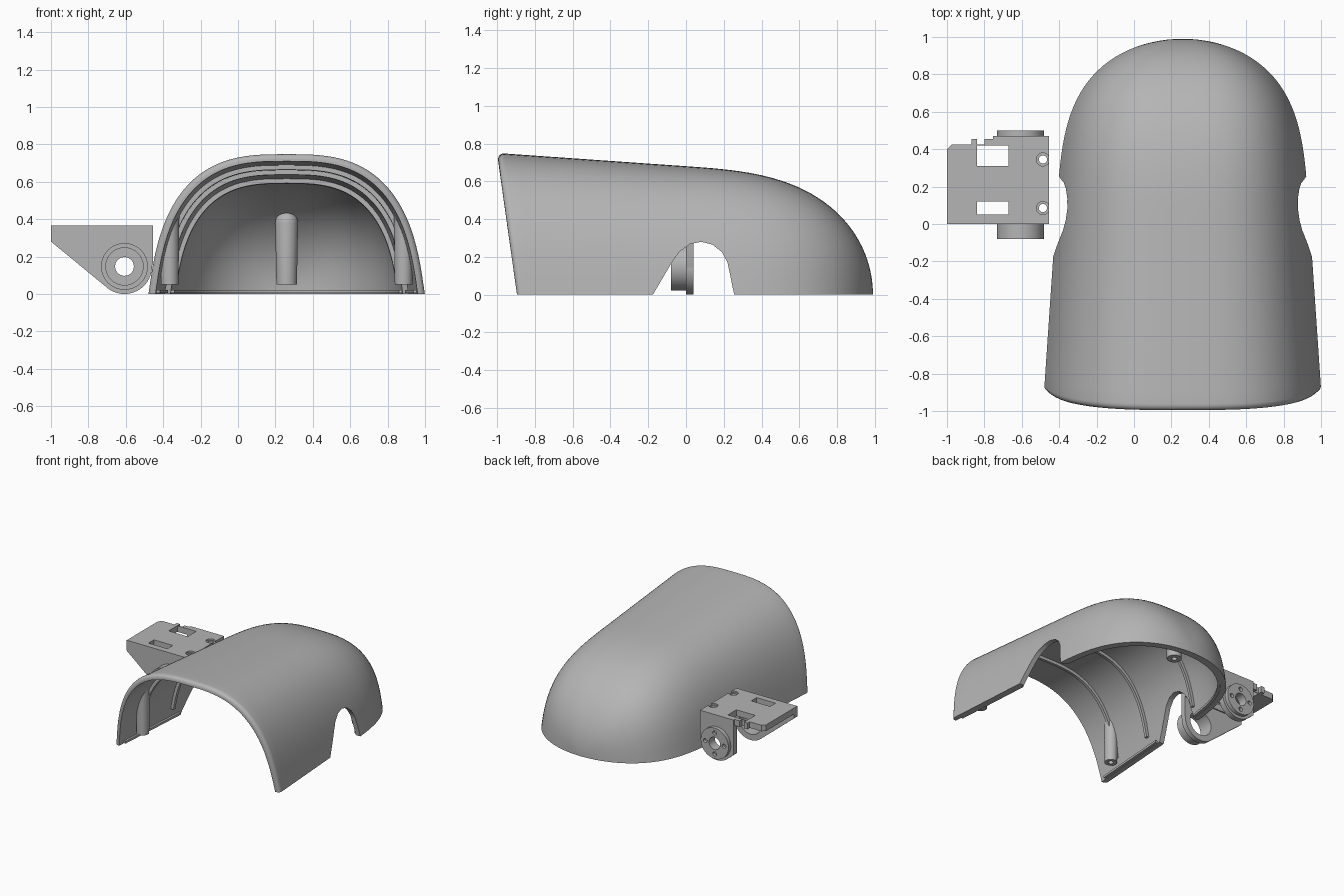
import bpy, bmesh, math

cube = bpy.data.objects.get("Cube")
if cube:
    bpy.data.objects.remove(cube, do_unlink=True)

grey = bpy.data.materials.new("mid grey")
grey.use_nodes = True
COLOUR = (0.46, 0.46, 0.46, 1)
grey.diffuse_color = COLOUR
grey.node_tree.nodes["Principled BSDF"].inputs["Base Color"].default_value = COLOUR

CX, REAR, FRONT, WALL, FILLET = 0.26, 0.99, -0.895, 0.04, 0.03
ARCH = 60


def finish(name, bm):
    bmesh.ops.remove_doubles(bm, verts=bm.verts, dist=1e-5)
    bmesh.ops.recalc_face_normals(bm, faces=bm.faces)
    mesh = bpy.data.meshes.new(name)
    bm.to_mesh(mesh)
    bm.free()
    ob = bpy.data.objects.new(name, mesh)
    bpy.context.collection.objects.link(ob)
    mesh.materials.append(grey)
    shade(ob)
    return ob


def shade(ob):
    bpy.ops.object.select_all(action="DESELECT")
    ob.select_set(True)
    bpy.context.view_layer.objects.active = ob
    bpy.ops.object.shade_smooth_by_angle(angle=math.radians(35))


def boolean(ob, cutters, operation="DIFFERENCE", keep=False):
    bpy.context.view_layer.objects.active = ob
    for c in cutters:
        m = ob.modifiers.new("cut", "BOOLEAN")
        m.operation, m.object, m.solver = operation, c, "EXACT"
        bpy.ops.object.modifier_apply(modifier=m.name)
        if not keep:
            bpy.data.objects.remove(c, do_unlink=True)
    shade(ob)
    return ob


def prism(name, profile, a, b, axis):
    """Extrude a 2D profile from a to b along x (profile y,z), y (x,z) or z (x,y)."""
    place = {"x": lambda p, t: (t, p[0], p[1]),
             "y": lambda p, t: (p[0], t, p[1]),
             "z": lambda p, t: (p[0], p[1], t)}[axis]
    bm = bmesh.new()
    ends = [[bm.verts.new(place(p, t)) for p in profile] for t in (a, b)]
    for e in ends:
        bm.faces.new(e)
    n = len(profile)
    for i in range(n):
        j = (i + 1) % n
        bm.faces.new((ends[0][i], ends[0][j], ends[1][j], ends[1][i]))
    return finish(name, bm)


def arc(cx, cy, r, start=0, end=360, n=40):
    count = n if end - start == 360 else n + 1
    return [(cx + r * math.cos(math.radians(start + (end - start) * i / n)),
             cy + r * math.sin(math.radians(start + (end - start) * i / n)))
            for i in range(count)]


def rect(x0, x1, y0, y1):
    return [(x0, y0), (x1, y0), (x1, y1), (x0, y1)]


# Hood surface: half width and height along y, inset by a given offset
def fade(y, offset, power):
    t = max(0, y) / (REAR - offset)
    return math.sqrt(max(0, 1 - t ** power))


def hood_point(y, a, offset, slant=True):
    c = math.copysign(abs(math.cos(a)) ** 0.67, math.cos(a))
    s = abs(math.sin(a)) ** 0.67 if 1e-6 < a < math.pi - 1e-6 else 0
    inset = offset
    if offset == 0 and slant and y < FRONT + FILLET:
        d = FRONT + FILLET - y
        inset = FILLET - math.sqrt(max(0, FILLET ** 2 - d ** 2))
    if slant and y < 0:
        y -= 0.1 * s * (y / FRONT)
    w = (0.68 - 0.068 * y - inset) * fade(y, offset, 4.0)
    h = (0.68 - 0.07 * y - inset) * fade(y, offset, 3.1)
    return (CX + c * (1 - 0.15 * s) * w, y, s * h)


def hood_rings(bm, offset):
    ys = [FRONT + FILLET * (1 - math.cos(math.pi * i / 12)) for i in range(7)]
    ys += [(FRONT + FILLET) * (1 - i / 14) for i in range(1, 14)]
    ys += [(REAR - offset) * math.sin(math.pi * i / 64) for i in range(33)]
    return [[bm.verts.new(hood_point(y, math.pi * k / ARCH, offset)) for k in range(ARCH + 1)]
            for y in ys]


def quad(bm, *verts):
    bm.faces.new(verts)


def skin(bm, rings):
    for r, q in zip(rings, rings[1:]):
        for k in range(ARCH):
            quad(bm, r[k], r[k + 1], q[k + 1], q[k])


def build_hood():
    bm = bmesh.new()
    outer, inner = hood_rings(bm, 0), hood_rings(bm, WALL)
    skin(bm, outer)
    skin(bm, inner)
    for k in range(ARCH):
        quad(bm, outer[0][k], outer[0][k + 1], inner[0][k + 1], inner[0][k])
    for i in range(len(outer) - 1):
        for k in (0, ARCH):
            quad(bm, outer[i][k], outer[i + 1][k], inner[i + 1][k], inner[i][k])
    return finish("hood_shell", bm)


def build_clip():
    bm = bmesh.new()
    rings = hood_rings(bm, WALL / 2)
    skin(bm, rings)
    bm.faces.new(rings[0])
    for r, q in zip(rings, rings[1:]):
        quad(bm, r[0], r[-1], q[-1], q[0])
    return finish("hood_clip_helper", bm)


# Hood with an arched opening through both sides
hood = build_hood()
opening = [(-0.175, -0.05), (-0.175, 0), (-0.075, 0.17), (-0.035, 0.227), (0.02, 0.267),
           (0.08, 0.28), (0.14, 0.265), (0.19, 0.225), (0.22, 0.17), (0.255, 0), (0.255, -0.05)]
boolean(hood, [prism("opening_cutter", opening, -0.8, 1.4, "x")])

# Arched ribs inside the hood
for number, y in enumerate((-0.68, -0.3, 0.272)):
    bm = bmesh.new()
    loops = [[bm.verts.new(hood_point(y + dy, math.pi * k / ARCH, off, False))
              for k in range(1, ARCH)]
             for dy, off in ((-0.012, 0.03), (0.012, 0.03), (0.012, 0.064), (-0.012, 0.064))]
    for i in range(4):
        p, q = loops[i], loops[(i + 1) % 4]
        for k in range(len(p) - 1):
            quad(bm, p[k], p[k + 1], q[k + 1], q[k])
    for end in (0, -1):
        bm.faces.new([l[end] for l in loops])
    finish(f"inner_rib_{number + 1}", bm)

# Low locating lip around the inside of the bottom edge
for name, y0, y1 in (("front_lip", FRONT + 0.05, -0.2), ("rear_lip", 0.27, REAR)):
    for side in (0, math.pi):
        edges = []
        for off in (0.035, 0.06):
            stop = min(y1, REAR - off)
            edges.append([hood_point(y0 + (stop - y0) * math.sin(math.pi * i / 48), side, off, False)[:2]
                          for i in range(25)])
        prism(name + ("_left" if side == 0 else "_right"), edges[0] + edges[1][::-1],
              0.004, 0.022, "z")

# Screw posts, trimmed where they meet the hood
clip = build_clip()
for name, x, y, r, top in (("left_post", 0.885, -0.7, 0.052, 0.5),
                           ("right_post", -0.365, -0.7, 0.052, 0.5),
                           ("rear_post", CX, 0.77, 0.061, 0.38)):
    bm = bmesh.new()
    side = [(0, 0.1), (0.02, 0.1), (0.02, 0.05), (r * 0.9, 0.05), (r, top)]
    side += [(r * math.cos(t * math.pi / 16), top + r * math.sin(t * math.pi / 16)) for t in range(1, 9)]
    verts = [bm.verts.new((x + px, y, pz)) for px, pz in side]
    edges = [bm.edges.new(e) for e in zip(verts, verts[1:])]
    bmesh.ops.spin(bm, geom=verts + edges, cent=(x, y, 0), axis=(0, 0, 1),
                   angle=math.tau, steps=32, use_duplicate=False)
    boolean(finish(name, bm), [clip], "INTERSECT", keep=True)
bpy.data.objects.remove(clip, do_unlink=True)

# Hinge bracket: top plate with slots and screw holes
HX, HZ, HR, TOP = -0.607, 0.147, 0.147, 0.365
outline = [(-1, 0.01), (-0.455, 0.01), (-0.455, 0.455), (-0.80, 0.455), (-0.80, 0.425),
           (-0.84, 0.425), (-0.84, 0.455), (-0.87, 0.455), (-0.87, 0.425), (-0.975, 0.425), (-1, 0.4)]
plate = prism("bracket_plate", outline, 0.315, TOP, "z")
cutters = [prism("slot_cutter", rect(-0.84, -0.67, a, b), 0.2, 0.5, "z")
           for a, b in ((0.05, 0.12), (0.31, 0.42))]
for y in (0.085, 0.345):
    cutters.append(prism("hole_cutter", arc(-0.487, y, 0.022, n=20), 0.2, 0.5, "z"))
    cutters.append(prism("recess_cutter", arc(-0.487, y, 0.035, n=24), TOP - 0.012, 0.5, "z"))
boolean(plate, cutters)

# Bracket end walls
front_profile = [(-1, TOP), (-1, 0.28)] + arc(HX, HZ, HR, 231, 360) + [(-0.455, 0.16), (-0.455, TOP)]
rear_profile = [(-0.755, TOP), (-0.755, 0.08)] + arc(HX, HZ, HR, 225, 360) + [(-0.455, 0.16), (-0.455, TOP)]
for name, profile, y0, y1, bore in (("bracket_front_wall", front_profile, 0, 0.04, 0.1),
                                    ("bracket_rear_wall", rear_profile, 0.425, 0.47, 0.05)):
    wall = prism(name, profile, y0, y1, "y")
    boolean(wall, [prism("bore_cutter", arc(HX, HZ, bore), y0 - 0.1, y1 + 0.1, "y")])

# Hinge bosses: a wide open sleeve in front, a drilled disc behind
sleeve = prism("front_sleeve", arc(HX, HZ, 0.125, n=48), -0.08, 0.005, "y")
boolean(sleeve, [prism("bore_cutter", arc(HX, HZ, 0.1), -0.2, 0.2, "y")])
disc = prism("rear_disc", arc(HX, HZ, 0.125, n=48), 0.465, 0.5, "y")
cutters = [prism("bore_cutter", arc(HX, HZ, 0.05), 0.3, 0.6, "y")]
for px, pz in arc(HX, HZ, 0.085, n=4):
    cutters.append(prism("pin_cutter", arc(px, pz, 0.017, n=16), 0.475, 0.6, "y"))
boolean(disc, cutters)
